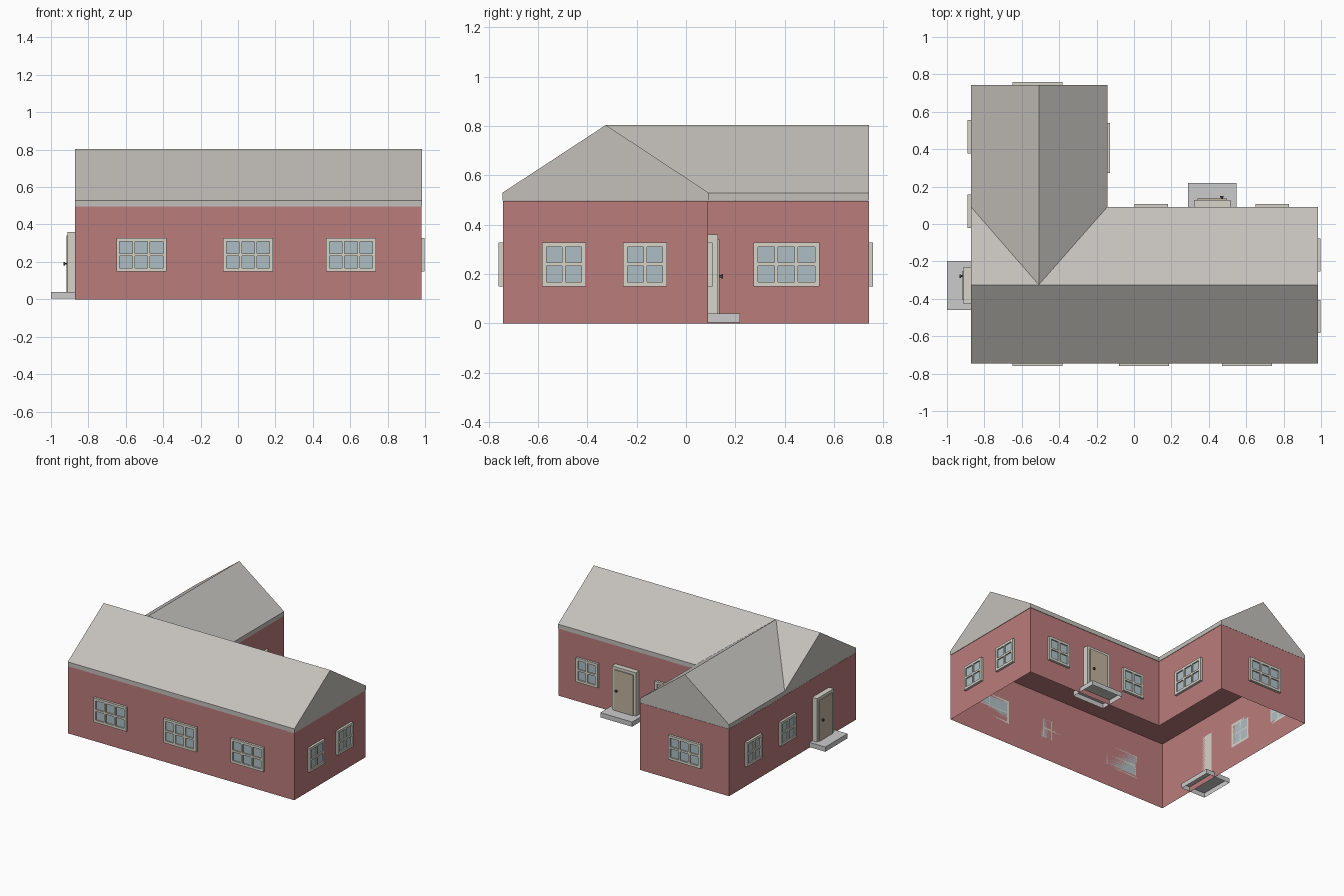
import bpy, bmesh
from math import radians
from mathutils import Matrix, Vector

if "Cube" in bpy.data.objects:
    bpy.data.objects.remove(bpy.data.objects["Cube"])


def material(name, rgb):
    m = bpy.data.materials.new(name)
    m.diffuse_color = (*rgb, 1)
    m.use_nodes = True
    m.node_tree.nodes["Principled BSDF"].inputs["Base Color"].default_value = m.diffuse_color
    return m


BRICK = material("brick", (0.50, 0.20, 0.20))
ROOF = material("roof_grey", (0.55, 0.53, 0.50))
FRAME = material("frame_cream", (0.68, 0.66, 0.58))
GLASS = material("glass_blue", (0.42, 0.52, 0.56))
DOOR = material("door_tan", (0.53, 0.45, 0.34))
STONE = material("stone", (0.55, 0.55, 0.55))
DARK = material("dark_metal", (0.07, 0.06, 0.055))


def finish(name, bm, mat, matrix=Matrix()):
    me = bpy.data.meshes.new(name)
    bm.normal_update()
    bm.to_mesh(me)
    bm.free()
    me.materials.append(mat)
    ob = bpy.data.objects.new(name, me)
    ob.matrix_world = matrix
    bpy.context.collection.objects.link(ob)
    return ob


def remove_bottom(bm):
    bm.normal_update()
    low = min(v.co.z for v in bm.verts)
    faces = [f for f in bm.faces if all(v.co.z < low + 1e-4 for v in f.verts)]
    bmesh.ops.delete(bm, geom=faces, context='FACES_ONLY')


def boxes(name, items, mat, matrix=Matrix(), open_bottom=False):
    """One object from boxes given as (x0, x1, y0, y1, z0, z1)."""
    bm = bmesh.new()
    for x0, x1, y0, y1, z0, z1 in items:
        centre = Vector(((x0 + x1) / 2, (y0 + y1) / 2, (z0 + z1) / 2))
        scale = Matrix.Diagonal((x1 - x0, y1 - y0, z1 - z0, 1))
        bmesh.ops.create_cube(bm, size=1, matrix=Matrix.Translation(centre) @ scale)
    if open_bottom:
        remove_bottom(bm)
    return finish(name, bm, mat, matrix)


def on_wall(x, y, angle):
    """Local x runs along the wall, local -y points outwards."""
    return Matrix.Translation((x, y, 0)) @ Matrix.Rotation(radians(angle), 4, 'Z')


# L-shaped plan
L, R, F, B = -0.872, 0.981, -0.743, 0.742
IX, IY = -0.144, 0.09
RX, RY = -0.509, -0.325
EAVE0, EAVE1, RIDGE = 0.497, 0.529, 0.804

# Brick walls with a flat ceiling, open underneath
bm = bmesh.new()
plan = [(L, F), (R, F), (R, IY), (IX, IY), (IX, B), (L, B)]
base = bm.faces.new([bm.verts.new((x, y, 0)) for x, y in plan])
res = bmesh.ops.extrude_face_region(bm, geom=[base], use_keep_orig=True)
bmesh.ops.translate(bm, vec=(0, 0, EAVE0 - 0.001),
                    verts=[v for v in res["geom"] if isinstance(v, bmesh.types.BMVert)])
bmesh.ops.recalc_face_normals(bm, faces=bm.faces)
remove_bottom(bm)
finish("walls", bm, BRICK)

# Roof: eaves band, cross gables and valleys in one shell
e = 0.002
bm = bmesh.new()
rim = [(L, F - e), (R + e, F - e), (R + e, IY + e), (IX + e, IY + e),
       (IX + e, B), (L, B), (L, IY + e)]
low = [bm.verts.new((x, y, EAVE0)) for x, y in rim]
fl, fr, br, inner, wr, wl, side = top = [bm.verts.new((x, y, EAVE1)) for x, y in rim]
left, cross, right, back = [bm.verts.new((x, y, RIDGE)) for x, y in
                            [(L, RY), (RX, RY), (R + e, RY), (RX, B)]]
for i in range(7):
    j = (i + 1) % 7
    bm.faces.new((low[i], low[j], top[j], top[i]))
for face in [(fl, fr, right, cross, left), (br, inner, cross, right),
             (inner, wr, back, cross), (wl, side, cross, back), (side, left, cross),
             (fr, br, right), (wr, wl, back), (side, fl, left)]:
    bm.faces.new(face)
bm.faces.new(low[::-1])
finish("roof", bm, ROOF)


def window(name, x, y, angle, cols):
    """Framed window with recessed panes, two rows high."""
    w, z0, z1 = (0.267 if cols == 3 else 0.178), 0.149, 0.328
    edge, bar, depth = 0.018, 0.014, 0.017
    h = w / 2
    m = on_wall(x, y, angle)
    items = [(-h, h, -depth, 0, z0, z0 + edge), (-h, h, -depth, 0, z1 - edge, z1)]
    items += [(s * h - (edge if s > 0 else 0), s * h + (edge if s < 0 else 0),
               -depth, 0, z0 + edge, z1 - edge) for s in (-1, 1)]
    zm = (z0 + z1) / 2
    items.append((-h + edge, h - edge, -depth, 0, zm - bar / 2, zm + bar / 2))
    pitch = (w - 2 * edge + bar) / cols
    for i in range(1, cols):
        c = -h + edge + i * pitch - bar / 2
        items.append((c - bar / 2, c + bar / 2, -depth, 0, z0 + edge, z1 - edge))
    boxes(name + "_frame", items, FRAME, m)
    boxes(name + "_glass", [(-h + edge, h - edge, -0.008, 0, z0 + edge, z1 - edge)], GLASS, m)


def door(name, x, y, angle, knob_x):
    """Door with deep surround, raised leaf, knob and step running under the wall."""
    m = on_wall(x, y, angle)
    boxes(name + "_surround", [(-0.098, 0.098, -0.039, 0, 0.039, 0.36)], FRAME, m)
    boxes(name + "_leaf", [(-0.078, 0.078, -0.046, -0.03, 0.039, 0.34)], DOOR, m)
    boxes(name + "_step", [(-0.13, 0.13, -0.129, 0.07, 0.004, 0.039)], STONE, m, open_bottom=True)
    bm = bmesh.new()
    turn = Matrix.Rotation(radians(90), 4, 'X')
    for y0, y1, r in [(-0.053, -0.044, 0.005), (-0.061, -0.053, 0.009)]:
        bmesh.ops.create_cone(bm, cap_ends=True, segments=12, radius1=r, radius2=r, depth=y1 - y0,
                              matrix=Matrix.Translation((knob_x, (y0 + y1) / 2, 0.19)) @ turn)
    finish(name + "_knob", bm, DARK, m)


# Windows: front, right end, wing inner side, back, left side
for i, x in enumerate((-0.517, 0.054, 0.604)):
    window(f"front_window_{i + 1}", x, F, 0, 3)
for i, y in enumerate((-0.495, -0.166)):
    window(f"right_window_{i + 1}", R, y, 90, 2)
window("wing_inner_window", IX, 0.407, 90, 3)
for i, x in enumerate((0.092, 0.739)):
    window(f"back_window_{i + 1}", x, IY, 180, 2)
window("wing_back_window", -0.516, B, 180, 3)
for i, y in enumerate((0.068, 0.466)):
    window(f"left_window_{i + 1}", L, y, -90, 2)

# Doors
door("back_door", 0.418, IY, 180, -0.052)
door("left_door", L, -0.329, -90, -0.05)
